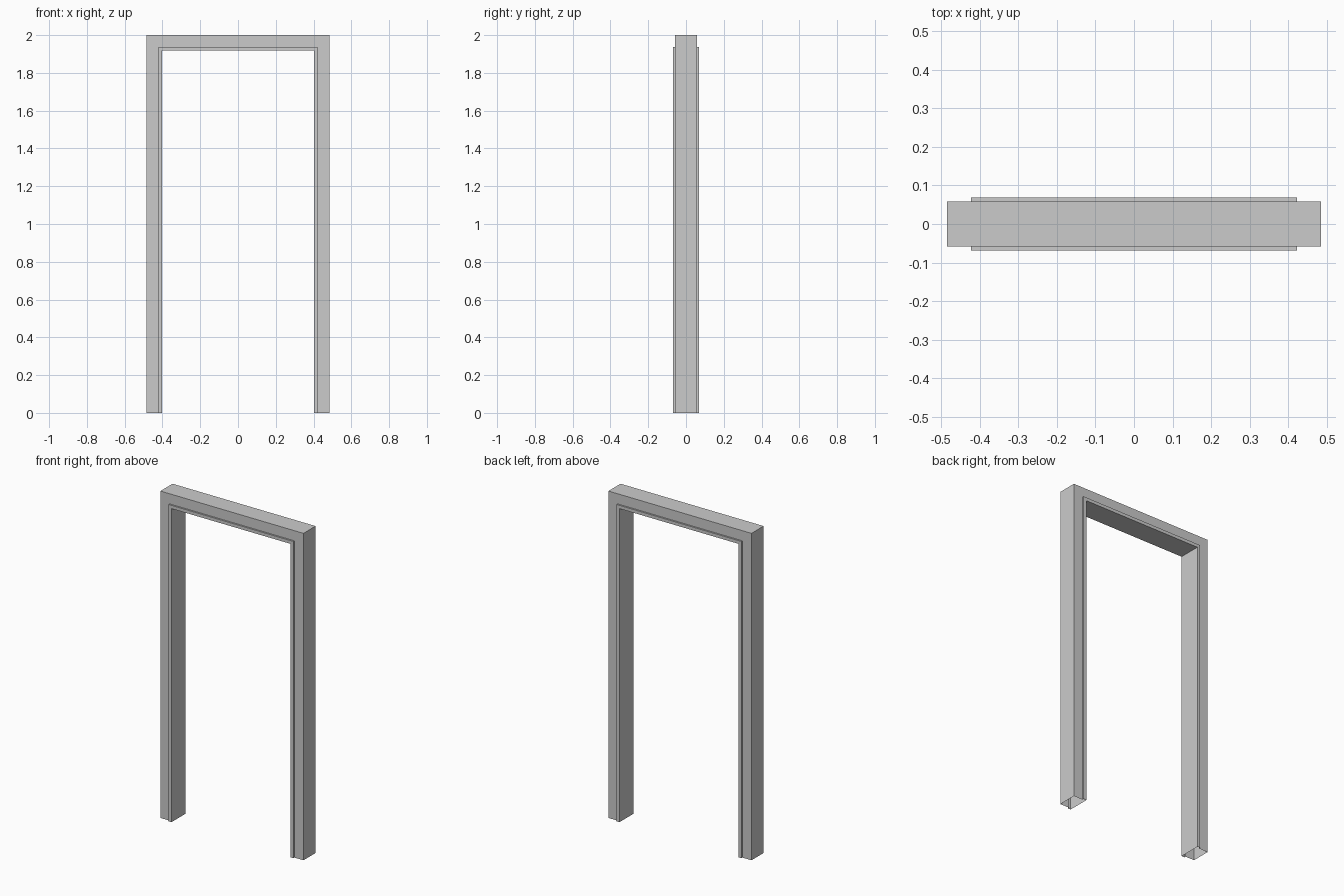
import bpy
import bmesh

if "Cube" in bpy.data.objects:
    bpy.data.objects.remove(bpy.data.objects["Cube"])

# Stepped casing profile: (distance in from the outer edge, y)
half = [(0.0, 0.0585), (0.062, 0.0585), (0.062, 0.0685), (0.082, 0.0685)]
profile = half + [(d, -y) for d, y in reversed(half)]

HALF_WIDTH, HEIGHT = 0.484, 2.0


def ring(bm, side, top):
    """One copy of the profile at a foot or at a mitred top corner."""
    return [bm.verts.new((side * (HALF_WIDTH - d), y, HEIGHT - d if top else 0.0))
            for d, y in profile]


# Sweep the profile up one jamb, across the head and down the other, feet left open
bm = bmesh.new()
rings = [ring(bm, -1, False), ring(bm, -1, True), ring(bm, 1, True), ring(bm, 1, False)]
n = len(profile)
for a, b in zip(rings, rings[1:]):
    for i in range(n):
        j = (i + 1) % n
        bm.faces.new((a[i], a[j], b[j], b[i]))
bmesh.ops.recalc_face_normals(bm, faces=bm.faces)

mesh = bpy.data.meshes.new("door_frame")
bm.to_mesh(mesh)
bm.free()
frame = bpy.data.objects.new("door_frame", mesh)
bpy.context.collection.objects.link(frame)
